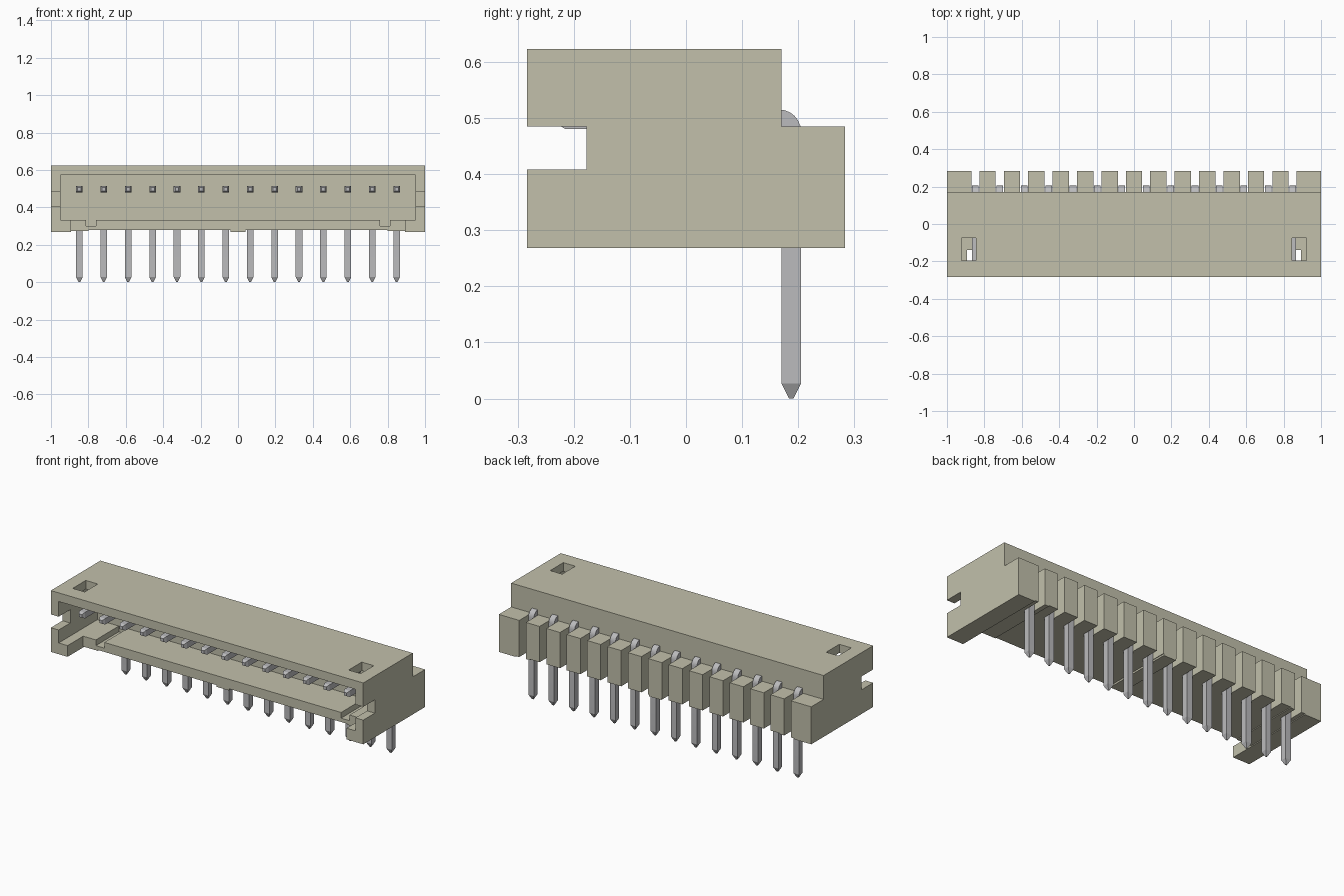
import bpy, bmesh, math

if "Cube" in bpy.data.objects:
    bpy.data.objects.remove(bpy.data.objects["Cube"], do_unlink=True)


def material(name, rgb, metallic=0.0):
    m = bpy.data.materials.new(name)
    m.use_nodes = True
    m.diffuse_color = (*rgb, 1)
    m.node_tree.nodes["Principled BSDF"].inputs["Base Color"].default_value = (*rgb, 1)
    return m


beige = material("beige plastic", (0.54, 0.53, 0.41))
metal = material("grey metal", (0.50, 0.50, 0.51))


def finish(name, bm, mat):
    bmesh.ops.recalc_face_normals(bm, faces=bm.faces)
    me = bpy.data.meshes.new(name)
    bm.to_mesh(me)
    bm.free()
    me.materials.append(mat)
    ob = bpy.data.objects.new(name, me)
    bpy.context.collection.objects.link(ob)
    return ob


def boxes(name, ranges, mat):
    """One mesh made of separate boxes, each (x0, x1, y0, y1, z0, z1)."""
    bm = bmesh.new()
    for x0, x1, y0, y1, z0, z1 in ranges:
        vs = bmesh.ops.create_cube(bm, size=1)["verts"]
        for v in vs:
            v.co = (x1 if v.co.x > 0 else x0,
                    y1 if v.co.y > 0 else y0,
                    z1 if v.co.z > 0 else z0)
    return finish(name, bm, mat)


def mirrored(x0, x1, *rest):
    return [(x0, x1, *rest), (-x1, -x0, *rest)]


def carve(target, name, ranges):
    cutter = boxes(name, ranges, beige)
    cutter.hide_render = True
    mod = target.modifiers.new(name, 'BOOLEAN')
    mod.operation = 'DIFFERENCE'
    mod.solver = 'EXACT'
    mod.object = cutter
    bpy.context.view_layer.objects.active = target
    bpy.ops.object.modifier_apply(modifier=mod.name)
    bpy.data.objects.remove(cutter, do_unlink=True)


PINS = 14
PITCH = 0.1305
pin_x = [(i - (PINS - 1) / 2) * PITCH for i in range(PINS)]

# Housing: side profile with rear ledge and front side notch, extruded across
profile = [(-0.283, 0.268), (0.283, 0.268), (0.283, 0.485), (0.17, 0.485),
           (0.17, 0.623), (-0.283, 0.623), (-0.283, 0.485), (-0.177, 0.485),
           (-0.177, 0.408), (-0.283, 0.408)]
bm = bmesh.new()
face = bm.faces.new([bm.verts.new((-1, y, z)) for y, z in profile])
ext = bmesh.ops.extrude_face_region(bm, geom=[face])["geom"]
bmesh.ops.translate(bm, vec=(2, 0, 0),
                    verts=[g for g in ext if isinstance(g, bmesh.types.BMVert)])
housing = finish("housing", bm, beige)

# Plug cavity, open floor front, floor grooves and latch windows
carve(housing, "cavity", [(-0.95, 0.95, -0.4, 0.07, 0.333, 0.573)])
carve(housing, "floor_front", [(-0.893, 0.893, -0.4, -0.14, 0.2, 0.4)])
carve(housing, "floor_grooves", mirrored(0.758, 0.812, -0.4, 0.07, 0.30, 0.4))
carve(housing, "latch_windows", mirrored(0.845, 0.922, -0.195, -0.075, 0.5, 0.7))
# Shallow relief under the floor, leaving a centre rib and end feet
carve(housing, "floor_relief", mirrored(0.04, 0.80, -0.4, 0.4, 0.2, 0.278))
carve(housing, "end_relief", mirrored(0.80, 0.893, -0.4, 0.4, 0.2, 0.273))
# Rear slots that leave a row of teeth between the pins
carve(housing, "rear_slots",
      [(x - 0.0215, x + 0.0215, 0.17, 0.4, 0.2, 0.5) for x in pin_x])


# Pins: a square bar swept along a right-angle bend, tapered at both ends
W = 0.0175


def pin_sections():
    """(centre y, centre z, direction angle, half size) along the bar."""
    cy, cz, r = 0.166, 0.476, 0.0215
    out = [(-0.230, cz + r, 0, 0.009), (-0.214, cz + r, 0, W)]
    for i in range(7):
        a = math.radians(15 * i)
        out.append((cy + r * math.sin(a), cz + r * math.cos(a), a, W))
    down = math.pi / 2
    out += [(cy + r, 0.027, down, W), (cy + r, 0.0, down, 0.004)]
    return out


def make_pin(name, x):
    bm = bmesh.new()
    rings = []
    for y, z, a, h in pin_sections():
        ny, nz = math.sin(a) * h, math.cos(a) * h
        rings.append([bm.verts.new((x + sx * h, y + sn * ny, z + sn * nz))
                      for sx, sn in ((-1, -1), (1, -1), (1, 1), (-1, 1))])
    for p, q in zip(rings, rings[1:]):
        for i in range(4):
            j = (i + 1) % 4
            bm.faces.new((p[i], p[j], q[j], q[i]))
    bm.faces.new(rings[0])
    bm.faces.new(rings[-1])
    return finish(name, bm, metal)


bpy.ops.object.select_all(action='DESELECT')
for i, x in enumerate(pin_x):
    pin = make_pin(f"pin_{i + 1}", x)
    pin.select_set(True)
    bpy.context.view_layer.objects.active = pin
bpy.ops.object.shade_smooth_by_angle(angle=math.radians(25))
